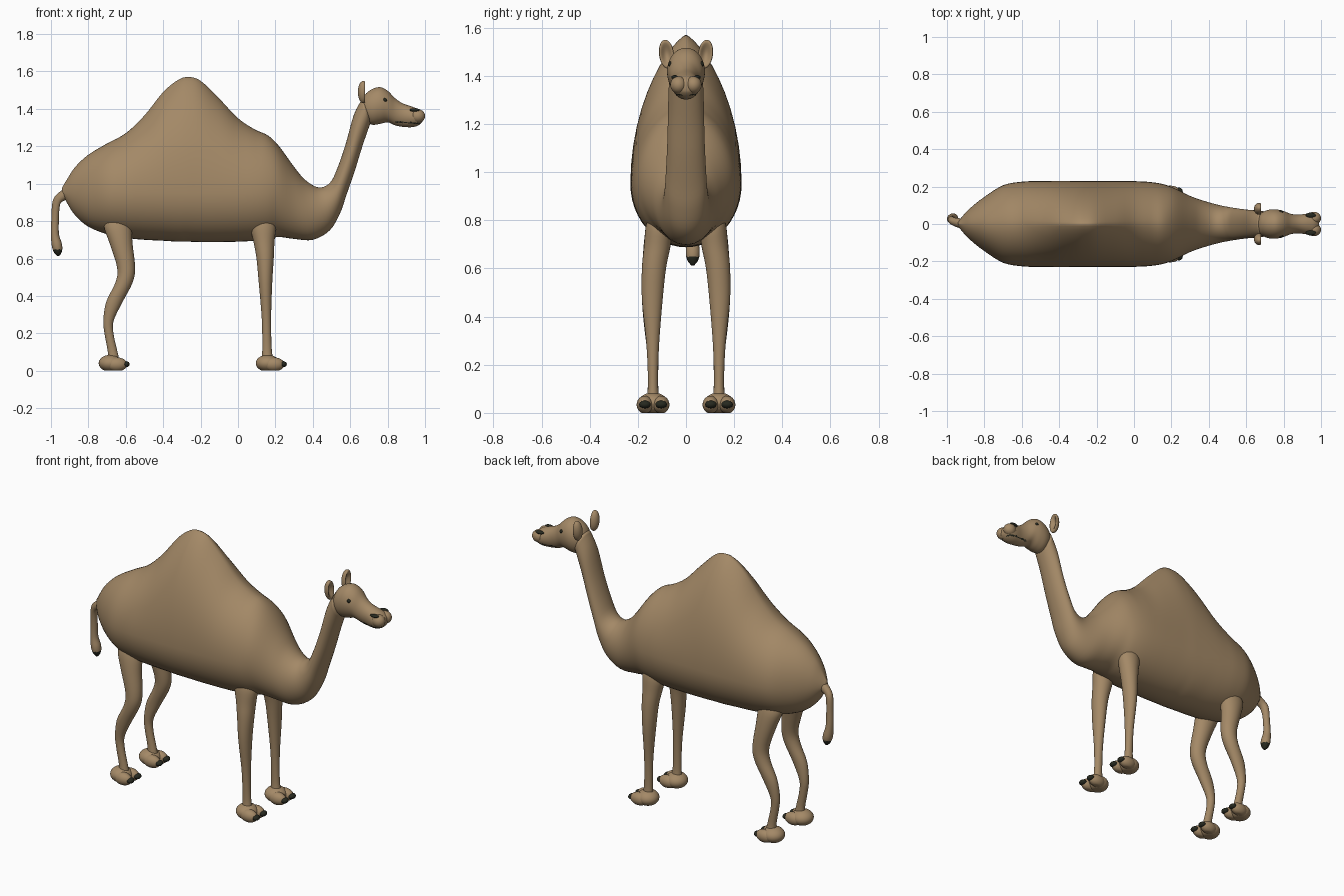
import bpy, bmesh, math
from mathutils import Matrix, Vector

cube = bpy.data.objects.get("Cube")
if cube:
    bpy.data.objects.remove(cube, do_unlink=True)


def make_material(name, colour):
    mat = bpy.data.materials.new(name)
    mat.use_nodes = True
    mat.diffuse_color = (*colour, 1)
    mat.node_tree.nodes["Principled BSDF"].inputs["Base Color"].default_value = (*colour, 1)
    return mat


coat = make_material("tan coat", (0.37, 0.25, 0.135))
dark = make_material("dark horn", (0.02, 0.022, 0.014))


def finish(name, bm, mats, rule=None):
    """Turn a bmesh into a smooth object; rule picks the faces of the second colour."""
    bmesh.ops.recalc_face_normals(bm, faces=bm.faces)
    for face in bm.faces:
        face.smooth = True
        if rule and rule(face.calc_center_median()):
            face.material_index = 1
    mesh = bpy.data.meshes.new(name)
    bm.to_mesh(mesh)
    bm.free()
    for mat in mats:
        mesh.materials.append(mat)
    obj = bpy.data.objects.new(name, mesh)
    bpy.context.collection.objects.link(obj)
    return obj


def spline(points, steps):
    """Smooth resampling of a list of equal-length tuples."""
    out = []
    last = len(points) - 1
    for i in range(last):
        p, q, r, s = (points[max(0, min(last, i + k))] for k in (-1, 0, 1, 2))
        for j in range(steps):
            t = j / steps
            out.append([b + (c - a) * t / 2 + (a - 2.5 * b + 2 * c - d / 2) * t * t
                        + (1.5 * (b - c) + (d - a) / 2) * t ** 3
                        for a, b, c, d in zip(p, q, r, s)])
    out.append(list(points[-1]))
    return out


def loft(name, stations, mats=(coat,), rule=None, steps=4, sides=40):
    """Skin rings given as (low x, low z, high x, high z, half width, centre y, wide level, power)."""
    bm = bmesh.new()
    rings = []
    for bx, bz, tx, tz, half, yc, level, power in spline(stations, steps):
        ring = []
        for k in range(sides):
            a = math.tau * k / sides
            up, side = math.sin(a), math.cos(a)
            s = level + up * ((1 - level) if up > 0 else level)
            width = half * math.copysign(abs(side) ** (power if up > 0 else 1), side)
            ring.append(bm.verts.new((bx + (tx - bx) * s, yc + width, bz + (tz - bz) * s)))
        rings.append(ring)
    for one, two in zip(rings, rings[1:]):
        for k in range(sides):
            n = (k + 1) % sides
            bm.faces.new((one[k], one[n], two[n], two[k]))
    bm.faces.new(rings[0])
    bm.faces.new(rings[-1])
    return finish(name, bm, mats, rule)


def ball(name, centre, radii, mat=coat, tilt=0, shape=None):
    """Ellipsoid, optionally reshaped in unit space and tilted sideways."""
    bm = bmesh.new()
    bmesh.ops.create_uvsphere(bm, u_segments=28, v_segments=18, radius=1)
    if shape:
        for v in bm.verts:
            shape(v.co)
    bmesh.ops.transform(bm, verts=bm.verts, matrix=Matrix.Translation(Vector(centre))
                        @ Matrix.Rotation(tilt, 4, 'X') @ Matrix.Diagonal((*radii, 1)))
    for v in bm.verts:
        v.co.z = max(v.co.z, 0)
    return finish(name, bm, (mat,))


# Torso with hump: x, underside, back line, half width
torso = [(-.94, .95, .98, .012), (-.91, .89, 1.03, .05), (-.87, .83, 1.09, .09),
         (-.8, .77, 1.155, .145), (-.7, .73, 1.215, .207), (-.6, .71, 1.27, .226),
         (-.5, .70, 1.365, .23), (-.4, .695, 1.49, .231), (-.32, .69, 1.555, .231),
         (-.265, .69, 1.57, .231), (-.2, .688, 1.55, .23), (-.1, .688, 1.455, .23),
         (0, .69, 1.35, .229), (.09, .695, 1.29, .224), (.16, .705, 1.258, .212),
         (.22, .715, 1.2, .19)]
# Neck: throat point, nape point, half width
neck = [(.3, .705, .3, 1.09, .15), (.4, .70, .36, 1.02, .122), (.49, .75, .43, .98, .1),
        (.545, .84, .49, 1.003, .089), (.58, .94, .53, 1.08, .083),
        (.625, 1.07, .575, 1.21, .077), (.665, 1.2, .62, 1.37, .074),
        (.71, 1.33, .665, 1.455, .07)]
body = []
for x, low, high, half in torso:
    level = max(.25, min(.5, (.95 - low) / (high - low)))
    body.append((x, low, x, high, half, 0, level, 1 + 2.5 * (.5 - level)))
body += [(*n, 0, .5, 1) for n in neck]
loft("body_and_neck", body, sides=48)

# Head, with the mouth slit coloured along the sides of the muzzle
head = [(.655, 1.39, 1.42, .012), (.665, 1.355, 1.45, .042), (.685, 1.33, 1.483, .062),
        (.72, 1.315, 1.507, .076), (.76, 1.32, 1.516, .078), (.8, 1.328, 1.497, .069),
        (.84, 1.312, 1.457, .054), (.88, 1.304, 1.43, .05), (.93, 1.302, 1.412, .056),
        (.965, 1.312, 1.398, .054), (.985, 1.33, 1.38, .035), (.99, 1.345, 1.365, .012)]


def is_mouth(c):
    return .84 < c.x < .975 and abs(c.z - 1.327 + .06 * (c.x - .9)) < .0035 and abs(c.y) > .015


loft("head", [(x, lo, x, hi, w, 0, .5, 1) for x, lo, hi, w in head],
     (coat, dark), is_mouth, steps=5, sides=64)

# Tail with dark tuft
tail = [(-.9, .92, -.91, .985, .03, 0), (-.945, .9, -.955, .955, .024, .008),
        (-.955, .86, -.99, .91, .022, .018), (-.958, .8, -.998, .81, .02, .024),
        (-.957, .73, -1.0, .725, .023, .027), (-.942, .68, -.995, .665, .029, .028),
        (-.94, .645, -.982, .63, .024, .028), (-.95, .618, -.965, .612, .008, .028)]
loft("tail", [(*t, .5, 1) for t in tail], (coat, dark), lambda c: c.z < .648, steps=6, sides=24)

# Leg paths: x, sideways offset, height, radius along, radius across
front_leg = [(.134, .11, .82, .05, .045), (.134, .112, .77, .068, .056), (.139, .12, .69, .056, .055),
             (.145, .133, .6, .046, .05), (.147, .14, .47, .036, .043),
             (.152, .138, .28, .025, .026), (.155, .137, .12, .025, .021),
             (.158, .137, .05, .032, .028)]
hind_leg = [(-.645, .1, .83, .055, .045), (-.643, .11, .77, .073, .056), (-.625, .125, .68, .061, .052),
            (-.598, .138, .55, .048, .045), (-.61, .142, .47, .046, .041),
            (-.66, .142, .37, .044, .033), (-.692, .138, .27, .028, .025),
            (-.69, .137, .2, .024, .022), (-.67, .137, .1, .026, .022),
            (-.665, .137, .05, .032, .028)]


def cup(co):
    """Hollow the forward side of an ear."""
    if co.x > 0:
        co.x *= 1 - 1.3 * max(0, co.x) ** 2


for side, label in ((-1, "near"), (1, "far")):
    for part, path, foot_x in (("front", front_leg, .158), ("hind", hind_leg, -.682)):
        name = f"{label}_{part}"
        loft(name + "_leg", [(x - rx, z, x + rx, z, ry, side * y, .5, 1)
                             for x, y, z, rx, ry in path], sides=28)
        y = side * .137
        ball(name + "_foot", (foot_x, y, .04), (.063, .062, .045))
        # Two splayed toes with dark nails
        for toe in (-1, 1):
            ty = y + toe * .034
            ball(f"{name}_toe", (foot_x + .035, ty, .034), (.055, .034, .037))
            ball(f"{name}_nail", (foot_x + .083, ty, .035), (.02, .024, .016), dark)
    # Face details
    ball(label + "_ear", (.67, side * .081, 1.49), (.029, .031, .06), tilt=-side * .12, shape=cup)
    ball(label + "_eye", (.786, side * .065, 1.448), (.011, .009, .011), dark)
    ball(label + "_lip", (.962, side * .031, 1.362), (.038, .034, .036))
    ball(label + "_nostril", (.945, side * .047, 1.394), (.027, .014, .009), dark)
